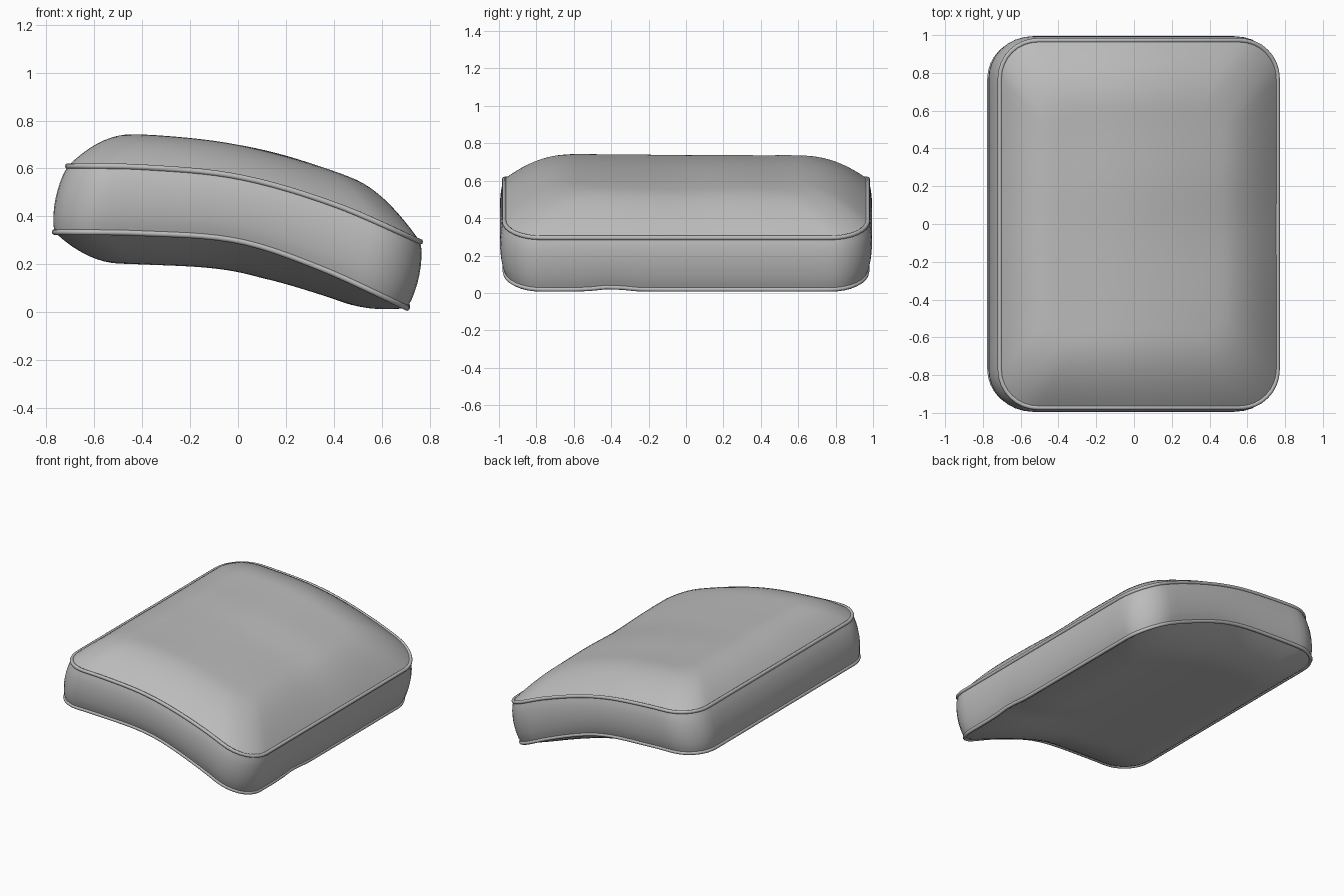
import bpy, bmesh, math
from mathutils import Vector

if "Cube" in bpy.data.objects:
    bpy.data.objects.remove(bpy.data.objects["Cube"], do_unlink=True)

# One grey fabric for the whole cushion
GREY = (0.5, 0.5, 0.5, 1)
fabric = bpy.data.materials.new("grey_fabric")
fabric.use_nodes = True
fabric.diffuse_color = GREY
fabric.node_tree.nodes["Principled BSDF"].inputs["Base Color"].default_value = GREY

# Heights of the two seams along x
TOP_SEAM = [(-0.74, 0.61), (-0.4, 0.605), (0, 0.565), (0.4, 0.45), (0.77, 0.29)]
BOTTOM_SEAM = [(-0.78, 0.335), (-0.4, 0.33), (0, 0.298), (0.35, 0.182), (0.71, 0.016)]
HALF_X = 0.735
RADIUS = 0.2


def curve_z(pts, x):
    """Smooth height through a few points."""
    def slope(i):
        a, b = pts[max(i - 1, 0)], pts[min(i + 1, len(pts) - 1)]
        return (b[1] - a[1]) / (b[0] - a[0])
    i = 0
    while i < len(pts) - 2 and x > pts[i + 1][0]:
        i += 1
    (x0, z0), (x1, z1) = pts[i], pts[i + 1]
    w = x1 - x0
    t = min(max((x - x0) / w, 0), 1)
    return ((2*t**3 - 3*t**2 + 1) * z0 + (t**3 - 2*t**2 + t) * w * slope(i)
            + (3*t**2 - 2*t**3) * z1 + (t**3 - t**2) * w * slope(i + 1))


def rounded_rect(hx, hy, r=RADIUS, arc=9):
    """Counter-clockwise outline with subdivided straight sides."""
    pts = []
    corners = [(1, 1), (-1, 1), (-1, -1), (1, -1)]
    for k, (sx, sy) in enumerate(corners):
        c = Vector((sx * (hx - r), sy * (hy - r)))
        for j in range(arc):
            a = math.pi / 2 * (k + j / (arc - 1))
            pts.append(c + r * Vector((math.cos(a), math.sin(a))))
        nx, ny = corners[(k + 1) % 4]
        a = math.pi / 2 * (k + 1)
        end = Vector((nx * (hx - r), ny * (hy - r))) + r * Vector((math.cos(a), math.sin(a)))
        start = pts[-1].copy()
        steps = 18
        pts += [start.lerp(end, j / steps) for j in range(1, steps)]
    return pts


def top_point(p):
    x = p.x + 0.025
    return Vector((x, p.y, curve_z(TOP_SEAM, x)))


def bottom_point(p):
    x = p.x - 0.03
    # slight pucker in the lower seam
    pucker = 0.02 * math.exp(-((p.y + 0.4) / 0.1) ** 2) * max(0, x)
    return Vector((x, p.y, curve_z(BOTTOM_SEAM, x) + pucker))


def swell(t):
    return 1 - (1 - min(t / 0.38, 1)) ** 2


def loft(name, rings, cap=None):
    """Skin a stack of matching closed rings, optionally closing the last one."""
    bm = bmesh.new()
    rows = [[bm.verts.new(p) for p in ring] for ring in rings]
    n = len(rows[0])
    for a, b in zip(rows, rows[1:]):
        for i in range(n):
            bm.faces.new((a[i], a[(i + 1) % n], b[(i + 1) % n], b[i]))
    if cap is not None:
        c = bm.verts.new(cap)
        for i in range(n):
            bm.faces.new((rows[-1][i], rows[-1][(i + 1) % n], c))
    mesh = bpy.data.meshes.new(name)
    bm.to_mesh(mesh)
    bm.free()
    obj = bpy.data.objects.new(name, mesh)
    bpy.context.collection.objects.link(obj)
    mesh.materials.append(fabric)
    mesh.shade_smooth()
    return obj


top_outline = rounded_rect(HALF_X, 0.972)
bottom_outline = rounded_rect(HALF_X, 0.968)
top_ring = [top_point(p) for p in top_outline]
bottom_ring = [bottom_point(p) for p in bottom_outline]


# Stuffed top panel, with soft unevenness
def crown(p, t):
    v = top_point(p)
    ripple = 0.006 * math.sin(5 * v.y + 2 * v.x) * math.sin(4 * v.x - 3 * v.y + 1)
    dip = 0.008 * math.exp(-(v.y / 0.2) ** 2)
    v.z += swell(t) * (0.134 + ripple - dip)
    return v


# Sagging bottom panel, flatter towards the low end
def sag(p, t):
    v = bottom_point(p)
    v.z -= swell(t) * (0.13 - 0.08 * max(0, v.x - 0.1))
    return v


STEPS = 24
levels = [(i / STEPS) ** 1.3 for i in range(STEPS)]
loft("top_panel", [[crown(p * (1 - t), t) for p in top_outline] for t in levels],
     crown(Vector((0, 0)), 1))
loft("bottom_panel", [[sag(p * (1 - t), t) for p in reversed(bottom_outline)] for t in levels],
     sag(Vector((0, 0)), 1))

# Side band, bulging outwards between the seams
band = []
for k in range(9):
    s = k / 8
    bulge = 0.024 * math.sin(math.pi * s) ** 0.7 if 0 < s < 1 else 0
    outline = rounded_rect(HALF_X + bulge, 0.968 + bulge, RADIUS + bulge)
    band.append([b.lerp(t, s) + Vector((o.x - q.x, o.y - q.y, 0))
                 for b, t, o, q in zip(bottom_ring, top_ring, outline, bottom_outline)])
loft("side_band", band)


# Piping sewn along both seams
def piping(name, ring, radius=0.012, sides=8):
    n = len(ring)
    rings = []
    for i, p in enumerate(ring):
        along = (ring[(i + 1) % n] - ring[i - 1]).normalized()
        out = along.cross(Vector((0, 0, 1))).normalized()
        up = out.cross(along)
        rings.append([p + radius * (math.cos(a) * out + math.sin(a) * up)
                      for a in (2 * math.pi * j / sides for j in range(sides))])
    rings.append(rings[0])
    obj = loft(name, rings)
    bm = bmesh.new()
    bm.from_mesh(obj.data)
    bmesh.ops.remove_doubles(bm, verts=bm.verts, dist=0.0001)
    bmesh.ops.recalc_face_normals(bm, faces=bm.faces)
    bm.to_mesh(obj.data)
    bm.free()


piping("top_piping", top_ring)
piping("bottom_piping", bottom_ring)
